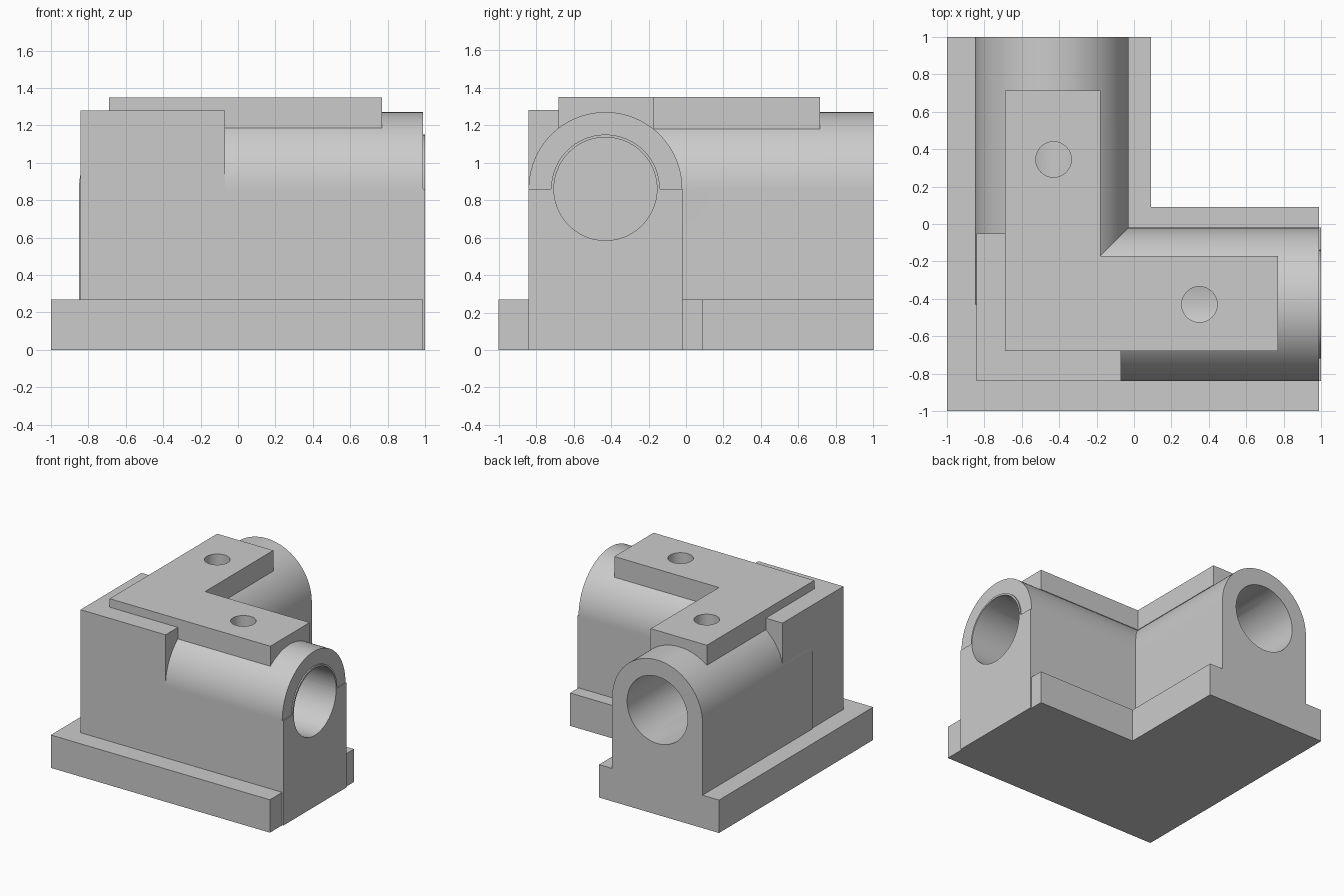
import bpy
import math
from mathutils import Matrix, Vector

cube = bpy.data.objects.get("Cube")
if cube:
    bpy.data.objects.remove(cube, do_unlink=True)

grey = bpy.data.materials.new("plain_grey")
grey.use_nodes = True
COLOUR = (0.6, 0.6, 0.6, 1)
grey.diffuse_color = COLOUR
grey.node_tree.nodes["Principled BSDF"].inputs["Base Color"].default_value = COLOUR

# Frames map a profile (u, v) and a depth w into the model
UPRIGHT = Matrix.Identity(3)
ALONG_X = Matrix(((0, 0, 1), (1, 0, 0), (0, 1, 0)))
ALONG_Y = Matrix(((1, 0, 0), (0, 0, 1), (0, 1, 0)))


def prism(name, profile, start, end, frame=UPRIGHT):
    """Extrude a closed profile from start to end."""
    n = len(profile)
    verts = [frame @ Vector((u, v, w)) for w in (start, end) for u, v in profile]
    faces = [list(range(n))[::-1], list(range(n, 2 * n))]
    faces += [[i, (i + 1) % n, n + (i + 1) % n, n + i] for i in range(n)]
    mesh = bpy.data.meshes.new(name)
    mesh.from_pydata(verts, [], faces)
    if frame.determinant() < 0:
        mesh.flip_normals()
    mesh.materials.append(grey)
    obj = bpy.data.objects.new(name, mesh)
    bpy.context.collection.objects.link(obj)
    return obj


def arc(u, v, radius, sweep=2 * math.pi, steps=96):
    count = steps if sweep > 6 else steps + 1
    return [(u + radius * math.cos(sweep * i / steps),
             v + radius * math.sin(sweep * i / steps)) for i in range(count)]


def rect(u0, u1, v0, v1):
    return [(u0, v0), (u1, v0), (u1, v1), (u0, v1)]


def ell(x0, y0, x1, y1, inner_x, inner_y):
    return [(x0, y0), (x1, y0), (x1, inner_y),
            (inner_x, inner_y), (inner_x, y1), (x0, y1)]


def cut(obj, cutters):
    for cutter in cutters:
        mod = obj.modifiers.new("cut", "BOOLEAN")
        mod.operation = "DIFFERENCE"
        mod.solver = "EXACT"
        mod.object = cutter
    bpy.context.view_layer.update()
    graph = bpy.context.evaluated_depsgraph_get()
    mesh = bpy.data.meshes.new_from_object(obj.evaluated_get(graph))
    obj.modifiers.clear()
    obj.data = mesh


AXIS_X, AXIS_Y, AXIS_Z = -0.44, -0.43, 0.86
OUTER, BORE = 0.41, 0.275

# Stepped L-shaped foot and raised corner block
base = prism("base", ell(-1, -1, 0.99, 1, 0.09, 0.09), 0, 0.27)
corner = prism("corner_block", ell(-0.842, -0.84, -0.07, -0.05, AXIS_X, AXIS_Y), 0.2, 1.28)

# Arm towards the left: lower body, arched cap and thin bore lip
lower = prism("left_arm_body",
              rect(AXIS_Y - OUTER, AXIS_Y + OUTER, 0, AXIS_Z), AXIS_X, 1, ALONG_X)
cap = prism("left_arm_cap", arc(AXIS_Y, AXIS_Z, OUTER, math.pi), AXIS_X, 0.99, ALONG_X)
lip = prism("bore_lip", arc(AXIS_Y, AXIS_Z, 0.29), 0.9, 1, ALONG_X)

# Arm towards the back: one arched section
arch = arc(AXIS_X, AXIS_Z, OUTER, math.pi) + [(AXIS_X - OUTER, 0.1), (AXIS_X + OUTER, 0.1)]
back_arm = prism("back_arm", arch, AXIS_Y, 1, ALONG_Y)

# L-shaped top plate
plate = prism("top_plate", ell(-0.69, -0.68, 0.77, 0.715, -0.18, -0.17), 1.18, 1.35)

# Bores and vertical holes
bore_x = prism("left_bore_cutter", arc(AXIS_Y, AXIS_Z, BORE), -0.73, 1.2, ALONG_X)
bore_y = prism("back_bore_cutter", arc(AXIS_X, AXIS_Z, BORE), -0.72, 1.2, ALONG_Y)
hole_a = prism("left_hole_cutter", arc(0.35, -0.43, 0.095), 0.95, 1.5)
hole_b = prism("back_hole_cutter", arc(-0.43, 0.345, 0.095), 0.95, 1.5)

for part in (lower, corner):
    cut(part, (bore_x, bore_y))
cut(lip, (bore_x,))
cut(cap, (bore_x, bore_y, hole_a))
cut(back_arm, (bore_x, bore_y, hole_b))
cut(plate, (hole_a, hole_b))

for cutter in (bore_x, bore_y, hole_a, hole_b):
    bpy.data.objects.remove(cutter, do_unlink=True)

# Smooth the round surfaces and keep the edges sharp
bpy.ops.object.select_all(action="DESELECT")
for part in (base, corner, lower, cap, lip, back_arm, plate):
    part.select_set(True)
    bpy.context.view_layer.objects.active = part
bpy.ops.object.shade_smooth_by_angle(angle=math.radians(30))
